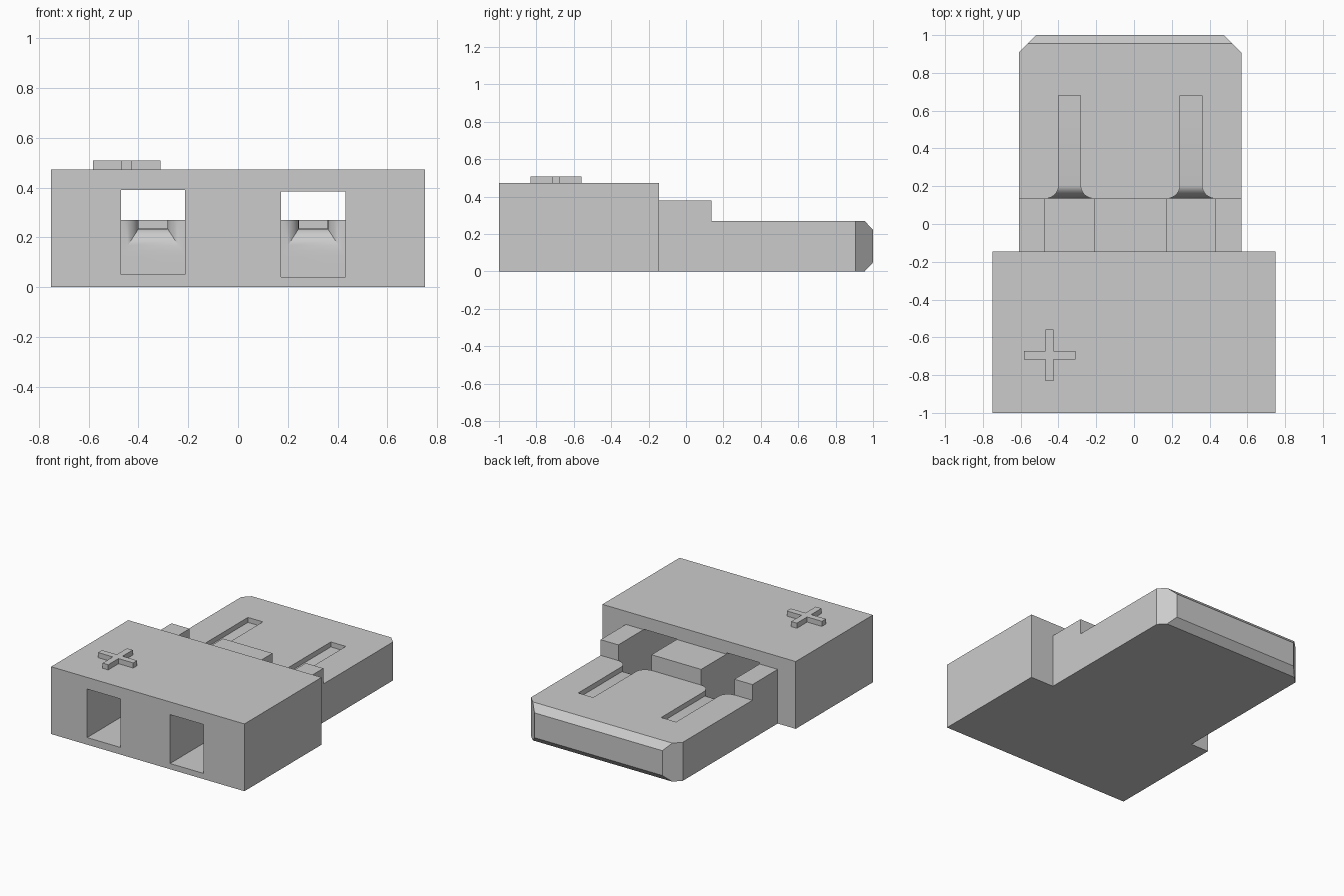
import bpy, bmesh, math
from mathutils import Vector

cube = bpy.data.objects.get("Cube")
if cube:
    bpy.data.objects.remove(cube)

grey = bpy.data.materials.new("light grey plastic")
grey.use_nodes = True
colour = (0.6, 0.6, 0.6, 1)
grey.diffuse_color = colour
grey.node_tree.nodes["Principled BSDF"].inputs["Base Color"].default_value = colour


def loft(name, rings, cuts=()):
    """Solid through matching rings of points, optionally trimmed by planes."""
    bm = bmesh.new()
    loops = [[bm.verts.new(p) for p in ring] for ring in rings]
    n = len(loops[0])
    for a, b in zip(loops, loops[1:]):
        for i in range(n):
            j = (i + 1) % n
            bm.faces.new((a[i], a[j], b[j], b[i]))
    bm.faces.new(loops[0])
    bm.faces.new(loops[-1])
    for point, normal in cuts:
        bmesh.ops.bisect_plane(bm, geom=bm.verts[:] + bm.edges[:] + bm.faces[:],
                               plane_co=point, plane_no=normal, clear_outer=True)
        bmesh.ops.holes_fill(bm, edges=[e for e in bm.edges if e.is_boundary])
    bmesh.ops.recalc_face_normals(bm, faces=bm.faces[:])
    mesh = bpy.data.meshes.new(name)
    bm.to_mesh(mesh)
    bm.free()
    mesh.materials.append(grey)
    obj = bpy.data.objects.new(name, mesh)
    bpy.context.collection.objects.link(obj)
    return obj


def section(y, x, half, low, high):
    return [(x - half, y, low), (x + half, y, low), (x + half, y, high), (x - half, y, high)]


def combine(target, tool, operation):
    mod = target.modifiers.new(operation, "BOOLEAN")
    mod.operation = operation
    mod.solver = "EXACT"
    mod.object = tool
    bpy.context.view_layer.objects.active = target
    bpy.ops.object.modifier_apply(modifier=mod.name)
    bpy.data.objects.remove(tool)


# Main block
housing = loft("connector_housing", [section(y, 0, 0.75, 0, 0.472) for y in (-1, -0.145)])

# Stepped tongue with a bevelled tip and clipped corners
STEP = 0.135
profile = [(-0.4, 0), (0.955, 0), (1, 0.048), (1, 0.222), (0.955, 0.27),
           (STEP, 0.27), (STEP, 0.38), (-0.4, 0.38)]
left, right = 0.568, -0.61
corners = [(Vector((left, 0.907, 0)), Vector((1, 1, 0))),
           (Vector((right, 0.907, 0)), Vector((-1, 1, 0)))]
tongue = loft("tongue", [[(x, y, z) for y, z in profile] for x in (right, left)], corners)
combine(housing, tongue, "UNION")

# Two terminal channels: pocket, curved funnel, then a shallow slot
for x, floor, top in ((-0.341, 0.05, 0.39), (0.302, 0.04, 0.383)):
    rings = [section(-1.1, x, 0.129, floor, top), section(STEP, x, 0.129, floor, top)]
    for i in range(9):
        a = i / 8 * math.pi / 2
        rings.append(section(STEP + 0.07 * (1 - math.cos(a)), x,
                             0.129 - 0.071 * math.sin(a), 0.125 + 0.11 * math.sin(a), top))
    rings.append(section(0.68, x, 0.058, 0.235, top))
    combine(housing, loft("channel_cutter", rings), "DIFFERENCE")

bpy.context.view_layer.objects.active = housing
housing.select_set(True)
bpy.ops.object.shade_smooth_by_angle(angle=math.radians(25))

# Raised polarity mark on the top
outer, inner = 0.136, 0.022
outline = []
for k in range(4):
    c, s = round(math.cos(k * math.pi / 2)), round(math.sin(k * math.pi / 2))
    for px, py in ((outer, -inner), (outer, inner), (inner, inner)):
        outline.append((-0.447 + px * c - py * s, -0.695 + px * s + py * c))
loft("raised_cross", [[(x, y, z) for x, y in outline] for z in (0.47, 0.508)])
